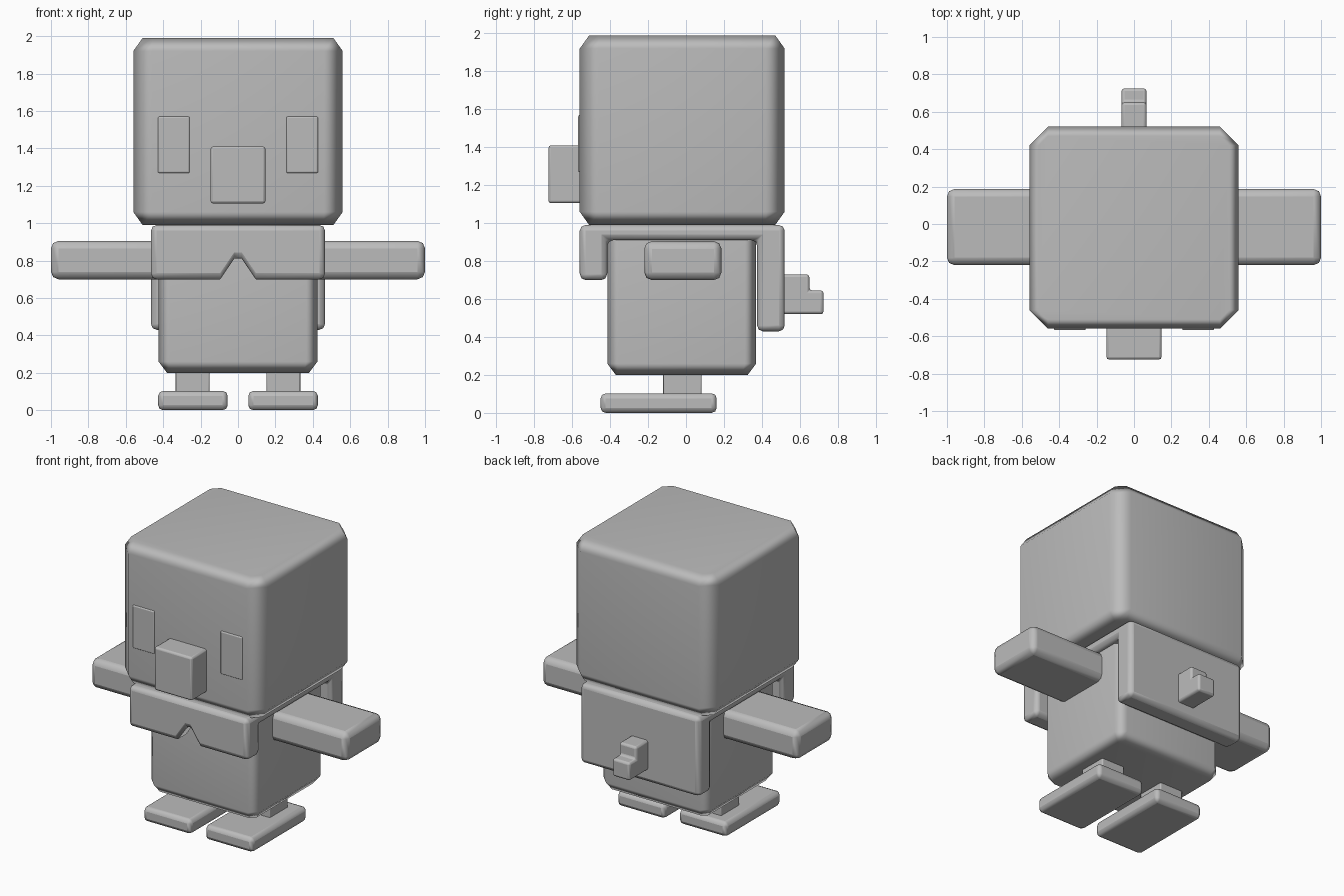
import bpy, bmesh, math

if "Cube" in bpy.data.objects:
    bpy.data.objects.remove(bpy.data.objects["Cube"])

grey = bpy.data.materials.new("plain_grey")
grey.diffuse_color = (0.5, 0.5, 0.5, 1)
grey.use_nodes = True
grey.node_tree.nodes["Principled BSDF"].inputs["Base Color"].default_value = grey.diffuse_color


def finish(name, bm, bevel=0.0, segments=2, limit=60, smooth=65):
    """Turn a bmesh into a named object with optional bevel and smooth shading."""
    bmesh.ops.recalc_face_normals(bm, faces=bm.faces)
    mesh = bpy.data.meshes.new(name)
    bm.to_mesh(mesh)
    bm.free()
    mesh.materials.append(grey)
    ob = bpy.data.objects.new(name, mesh)
    bpy.context.collection.objects.link(ob)
    if bevel:
        mod = ob.modifiers.new("bevel", 'BEVEL')
        mod.width, mod.segments = bevel, segments
        mod.limit_method = 'ANGLE'
        mod.angle_limit = math.radians(limit)
    bpy.ops.object.select_all(action='DESELECT')
    ob.select_set(True)
    bpy.context.view_layer.objects.active = ob
    bpy.ops.object.shade_smooth_by_angle(angle=math.radians(smooth))
    weighted = ob.modifiers.new("weighted", 'WEIGHTED_NORMAL')
    weighted.keep_sharp = True
    return ob


def loft(name, rings, **kw):
    """Skin closed rings of equal point count and cap both ends."""
    bm = bmesh.new()
    vs = [[bm.verts.new(p) for p in ring] for ring in rings]
    n = len(vs[0])
    for a, b in zip(vs, vs[1:]):
        for i in range(n):
            j = (i + 1) % n
            bm.faces.new((a[i], a[j], b[j], b[i]))
    bm.faces.new(vs[0])
    bm.faces.new(vs[-1])
    return finish(name, bm, **kw)


def box(name, x, y, z, **kw):
    ring = [(x[0], y[0]), (x[1], y[0]), (x[1], y[1]), (x[0], y[1])]
    return loft(name, [[(px, py, h) for px, py in ring] for h in z], **kw)


def octagon(x, y, z, cut, inset=0.0):
    x0, x1, y0, y1 = x[0] + inset, x[1] - inset, y[0] + inset, y[1] - inset
    return [(x0 + cut, y0, z), (x1 - cut, y0, z), (x1, y0 + cut, z), (x1, y1 - cut, z),
            (x1 - cut, y1, z), (x0 + cut, y1, z), (x0, y1 - cut, z), (x0, y0 + cut, z)]


def chamfered_block(name, x, y, z, cut, inset, rise):
    """Block with wide corner chamfers and tapered top and bottom rims."""
    loft(name, [octagon(x, y, z[0], cut * 0.5, inset),
                octagon(x, y, z[0] + rise, cut),
                octagon(x, y, z[1] - rise, cut),
                octagon(x, y, z[1], cut * 0.5, inset)])


# head and torso
chamfered_block("head", (-0.56, 0.56), (-0.56, 0.52), (0.99, 1.99), 0.10, 0.05, 0.07)
chamfered_block("torso", (-0.425, 0.425), (-0.415, 0.37), (0.20, 0.985), 0.06, 0.045, 0.06)


# vest: front flap with a notch, shoulder band and longer back flap
def vest_section(x, front_z):
    return [(x, y, z) for y, z in [(-0.56, front_z), (-0.56, 0.99), (0.52, 0.99), (0.52, 0.43),
                                   (0.375, 0.43), (0.375, 0.91), (-0.415, 0.91), (-0.415, front_z)]]


loft("vest", [vest_section(x, z) for x, z in
              [(-0.465, 0.70), (-0.095, 0.70), (-0.02, 0.81),
               (0.02, 0.81), (0.095, 0.70), (0.465, 0.70)]], bevel=0.03)

# beak-like nose
box("nose", (-0.147, 0.147), (-0.725, -0.50), (1.105, 1.41), bevel=0.014)

# mirrored parts
for side, s in (("left", 1), ("right", -1)):
    def span(a, b):
        return tuple(sorted((s * a, s * b)))
    box(side + "_eye", span(0.258, 0.428), (-0.568, -0.55), (1.268, 1.57), bevel=0.008)
    box(side + "_arm", span(0.38, 1.0), (-0.22, 0.187), (0.70, 0.905), bevel=0.04)
    box(side + "_leg", span(0.152, 0.333), (-0.12, 0.083), (0.08, 0.23), bevel=0.008)
    box(side + "_foot", span(0.055, 0.427), (-0.45, 0.162), (0.0, 0.103), bevel=0.027)

# stepped tail
tail = [(0.48, 0.52), (0.725, 0.52), (0.725, 0.645), (0.65, 0.645), (0.65, 0.73), (0.48, 0.73)]
loft("tail", [[(x, y, z) for y, z in tail] for x in (-0.067, 0.067)], bevel=0.015)
